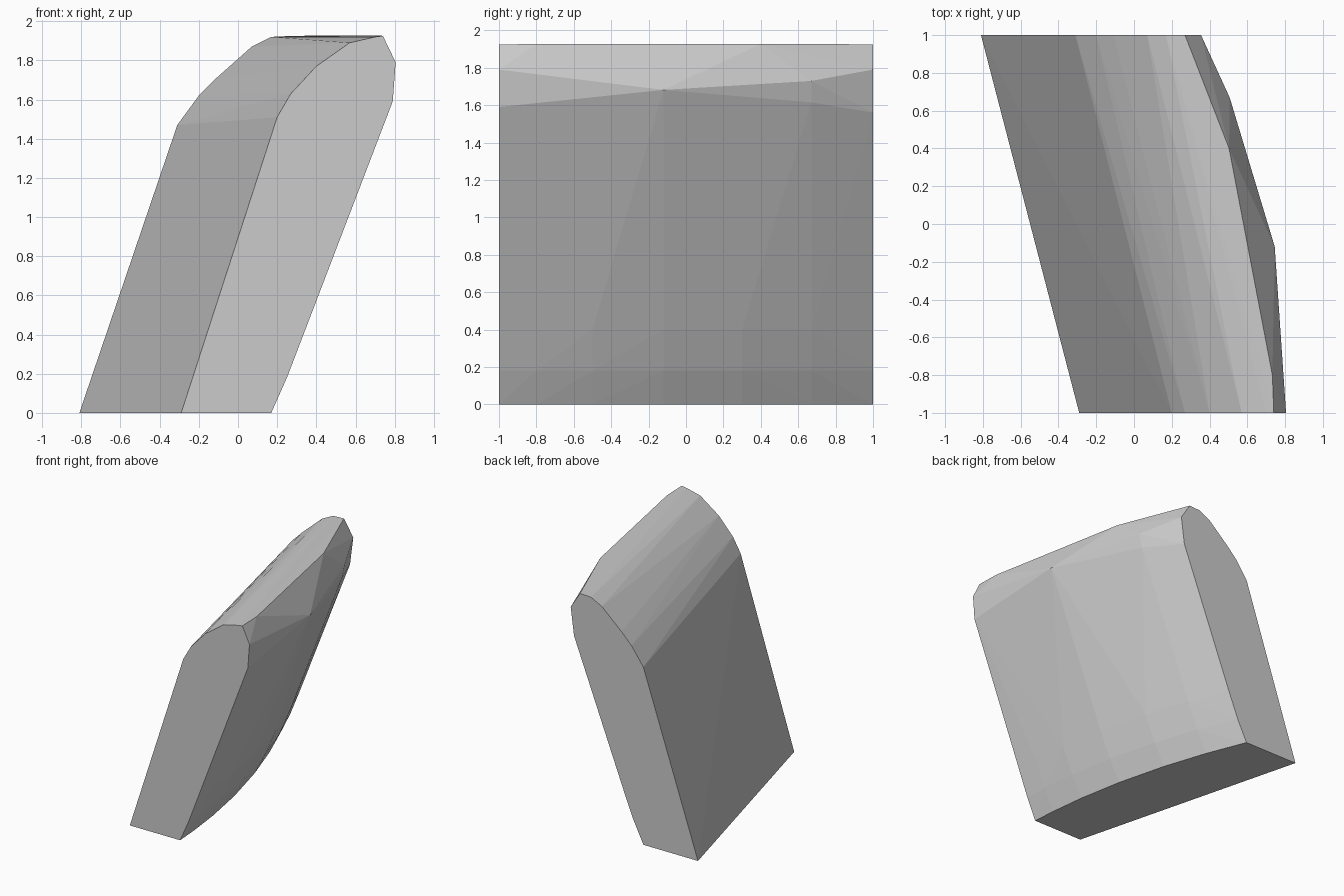
import bpy, bmesh

if "Cube" in bpy.data.objects:
    bpy.data.objects.remove(bpy.data.objects["Cube"])

dense = [-1, -.8, -.5, -.12, .3, .67, 1]
crest = [-1, -.8, .4, 1]
edge = [-1, -.12, .67, 1]
ends = [-1, 1]

# Each rail runs front end (x, z) to back end (x, z), with an outward bow,
# a vertical bow, and the y stations of its corners
rails = [
    # left wall and rounded shoulder
    ((-.29, 0), (-.81, 0), 0, 0, ends),
    ((.20, 1.51), (-.31, 1.47), 0, 0, ends),
    ((.27, 1.63), (-.20, 1.62), 0, 0, ends),
    ((.40, 1.77), (-.11, 1.71), 0, 0, ends),
    ((.57, 1.89), (.07, 1.87), 0, 0, ends),
    ((.70, 1.92), (.17, 1.92), 0, 0, ends),
    # crest and bevel
    ((.74, 1.925), (.27, 1.925), .11, .003, crest),
    ((.805, 1.79), (.355, 1.79), .14, -.11, edge),
    ((.79, 1.59), (.325, 1.56), .145, .09, edge),
    # bowed right wall down to the base
    ((.33, .40), (-.13, .40), .115, 0, dense),
    ((.25, .18), (-.22, .18), .105, 0, dense),
    ((.17, 0), (-.31, 0), .095, 0, dense),
]

# Slanted block: rails wrapped in a convex skin
bm = bmesh.new()
for (fx, fz), (bx, bz), bow, lift, stations in rails:
    for y in stations:
        t, k = (y + 1) / 2, 1 - y * y
        bm.verts.new((fx + (bx - fx) * t + bow * k, y, fz + (bz - fz) * t + lift * k))
hull = bmesh.ops.convex_hull(bm, input=bm.verts[:])
unused = {g for g in hull["geom_interior"] + hull["geom_unused"]
          if isinstance(g, bmesh.types.BMVert)}
bmesh.ops.delete(bm, geom=list(unused), context='VERTS')

# Merge flat ends, base and left wall into single faces
bmesh.ops.dissolve_limit(bm, angle_limit=.005, verts=bm.verts[:], edges=bm.edges[:])
bmesh.ops.recalc_face_normals(bm, faces=bm.faces[:])
mesh = bpy.data.meshes.new("slanted_block")
bm.to_mesh(mesh)
bm.free()
bpy.context.collection.objects.link(bpy.data.objects.new("slanted_block", mesh))
